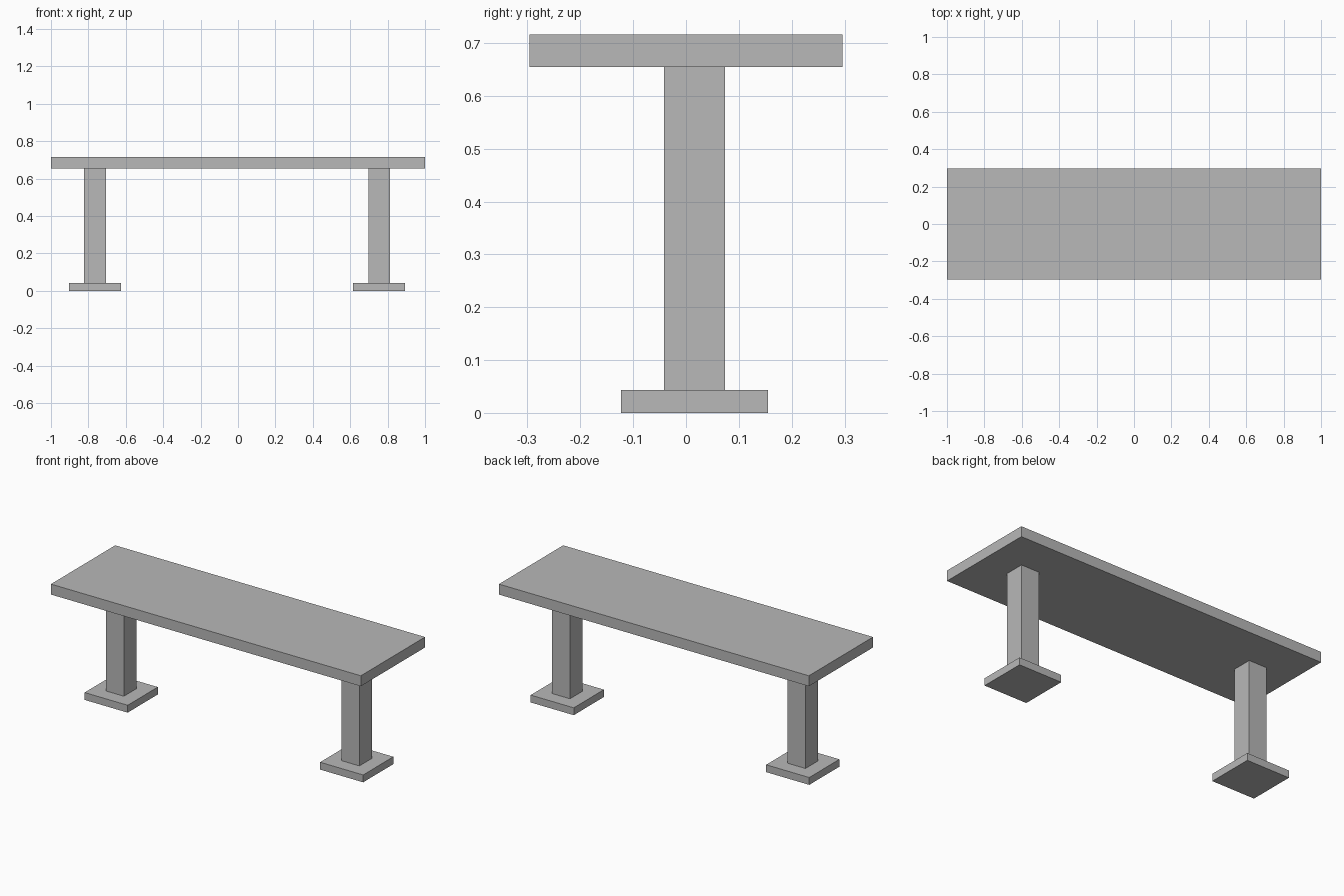
import bpy

cube = bpy.data.objects.get("Cube")
if cube:
    bpy.data.objects.remove(cube, do_unlink=True)

# Single plain grey
grey = bpy.data.materials.new("plain grey")
grey.use_nodes = True
colour = (0.48, 0.48, 0.48, 1)
grey.diffuse_color = colour
grey.node_tree.nodes["Principled BSDF"].inputs["Base Color"].default_value = colour


def box(name, x, y, width, depth, bottom, top):
    """Flat-shaded block standing between two heights."""
    bpy.ops.mesh.primitive_cube_add(size=1, location=(x, y, (bottom + top) / 2))
    obj = bpy.context.object
    obj.name = name
    obj.scale = (width, depth, top - bottom)
    bpy.ops.object.transform_apply(location=False, rotation=False, scale=True)
    obj.data.materials.append(grey)
    return obj


FOOT_TOP = 0.043
SEAT_BOTTOM = 0.655
LEG_Y = 0.016

# Seat slab
box("seat", 0, 0, 2, 0.592, SEAT_BOTTOM, 0.716)

# Square legs on square foot plates, set slightly off centre
for side, x in (("right", -0.765), ("left", 0.755)):
    box(side + "_foot", x, LEG_Y, 0.278, 0.278, 0, FOOT_TOP)
    box(side + "_leg", x, LEG_Y, 0.116, 0.116, FOOT_TOP, SEAT_BOTTOM)
